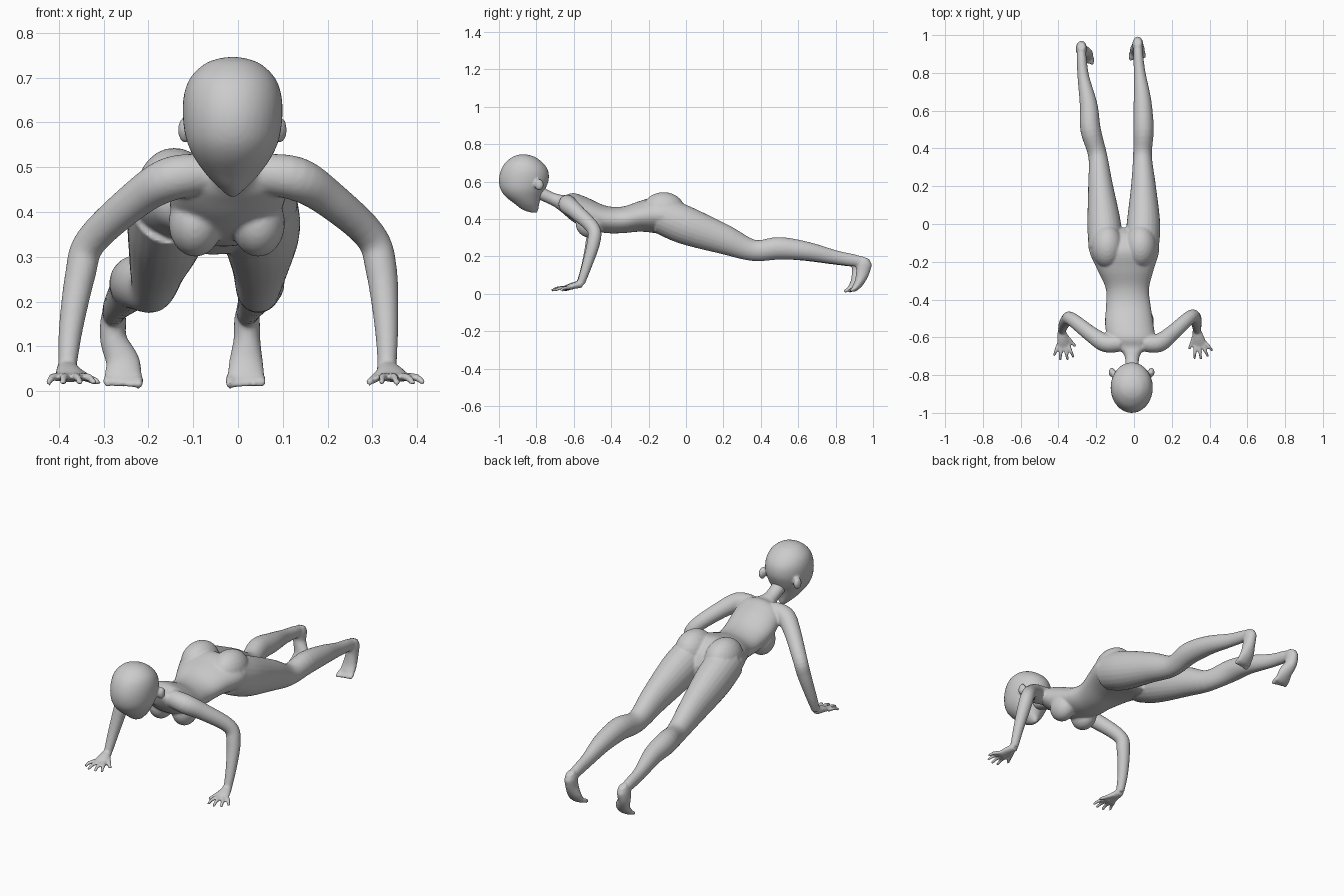
import bpy, bmesh
from math import sin, cos, pi, radians
from mathutils import Vector, Matrix


def spline(rows, steps):
    """Catmull-Rom through rows of numbers."""
    pts = [rows[0]] + list(rows) + [rows[-1]]
    out = []
    for i in range(1, len(pts) - 2):
        a, b, c, d = pts[i - 1:i + 3]
        for s in range(steps):
            t = s / steps
            out.append([0.5 * (2 * q + (r - p) * t + (2 * p - 5 * q + 4 * r - u) * t * t
                               + (3 * q - p - 3 * r + u) * t ** 3)
                        for p, q, r, u in zip(a, b, c, d)])
    out.append(list(rows[-1]))
    return out


def loft(bm, rows, ref=(1, 0, 0), sides=24, steps=5, axis=None):
    """Closed tube through rows (x, y, z, half width along ref, half depth)."""
    rows = spline(rows, steps)
    rings = []
    for i, row in enumerate(rows):
        lo, hi = rows[max(i - 1, 0)], rows[min(i + 1, len(rows) - 1)]
        tan = Vector(axis) if axis else (Vector(hi[:3]) - Vector(lo[:3])).normalized()
        side = (Vector(ref) - tan * tan.dot(Vector(ref))).normalized()
        up = side.cross(tan)
        c = Vector(row[:3])
        rings.append([bm.verts.new(c + side * row[3] * cos(2 * pi * k / sides)
                                   + up * row[4] * sin(2 * pi * k / sides)) for k in range(sides)])
    faces = []
    for a, b in zip(rings, rings[1:]):
        for k in range(sides):
            n = (k + 1) % sides
            faces.append(bm.faces.new((a[k], a[n], b[n], b[k])))
    faces += [bm.faces.new(rings[0][::-1]), bm.faces.new(rings[-1])]
    bmesh.ops.recalc_face_normals(bm, faces=faces)


def ball(bm, loc, size):
    m = Matrix.Translation(loc) @ Matrix.Diagonal((*size, 1))
    bmesh.ops.create_uvsphere(bm, u_segments=24, v_segments=14, radius=1, matrix=m)


def finish(bm, name, voxel, smooth):
    me = bpy.data.meshes.new(name)
    bm.to_mesh(me)
    bm.free()
    ob = bpy.data.objects.new(name, me)
    bpy.context.collection.objects.link(ob)
    me.shade_smooth()
    r = ob.modifiers.new("Fuse", 'REMESH')
    r.mode, r.voxel_size, r.use_smooth_shade = 'VOXEL', voxel, True
    s = ob.modifiers.new("Soften", 'SMOOTH')
    s.factor, s.iterations = 0.5, smooth
    return ob


def hand(bm, wrist, heading, out):
    """Flat palm and spread fingers; out is +1 for the +x hand."""
    w = Vector(wrist)

    def turn(deg):
        a = radians(heading + deg * out)
        return Vector((sin(a), -cos(a), 0))

    d, s = turn(0), turn(90)
    p1, p2 = w + d * 0.035, w + d * 0.075
    loft(bm, [(*(w - d * 0.012), 0.022, 0.02), (p1.x, p1.y, 0.042, 0.03, 0.017),
              (p2.x, p2.y, 0.03, 0.034, 0.012)], ref=s, sides=16)
    fingers = [(0.027, 26, 0.06), (0.01, 9, 0.08), (-0.009, -5, 0.083), (-0.026, -18, 0.075)]
    for off, ang, length in fingers:
        b = w + d * 0.065 + s * off
        m, e = b + turn(ang) * length * 0.55, b + turn(ang) * length
        loft(bm, [(b.x, b.y, 0.031, 0.0105, 0.0105), (m.x, m.y, 0.031, 0.0095, 0.0095),
                  (e.x, e.y, 0.017, 0.007, 0.007)], ref=s, sides=10, steps=3)
    b = w + d * 0.02 - s * 0.018
    e = b + turn(-38) * 0.075
    loft(bm, [(b.x, b.y, 0.04, 0.014, 0.013), (e.x, e.y, 0.019, 0.008, 0.008)],
         ref=s, sides=10, steps=4)


body = bmesh.new()

# Neck, chest, waist and hips
loft(body, [(-0.01, -0.79, 0.545, 0.038, 0.04), (-0.01, -0.72, 0.51, 0.036, 0.036),
            (-0.01, -0.68, 0.49, 0.052, 0.042), (-0.01, -0.65, 0.475, 0.10, 0.052),
            (-0.015, -0.60, 0.46, 0.125, 0.078), (-0.025, -0.53, 0.43, 0.128, 0.085),
            (-0.03, -0.43, 0.398, 0.118, 0.073), (-0.035, -0.34, 0.395, 0.115, 0.071),
            (-0.045, -0.24, 0.415, 0.15, 0.083), (-0.052, -0.14, 0.42, 0.185, 0.10),
            (-0.055, -0.06, 0.39, 0.165, 0.085), (-0.055, -0.02, 0.36, 0.09, 0.05)],
     axis=(0, 1, 0), sides=36)

# Breasts and buttocks
for x in (-0.095, 0.045):
    ball(body, (x, -0.515, 0.375), (0.06, 0.075, 0.075))
for x in (-0.142, 0.035):
    ball(body, (x, -0.12, 0.445), (0.085, 0.115, 0.098))

# Legs: shared profile (y, z, width, depth), with x for each side
profile = [(-0.13, 0.42, 0.09, 0.10), (0.0, 0.365, 0.089, 0.102), (0.2, 0.292, 0.066, 0.08),
           (0.36, 0.232, 0.05, 0.057), (0.5, 0.243, 0.054, 0.06), (0.65, 0.227, 0.047, 0.05),
           (0.8, 0.195, 0.031, 0.037), (0.9, 0.178, 0.026, 0.032), (0.965, 0.165, 0.022, 0.024)]
leg_x = {-1: (-0.15, -0.158, -0.177, -0.192, -0.23, -0.24, -0.268, -0.277, -0.28),
         1: (0.04, 0.05, 0.05, 0.045, 0.05, 0.045, 0.03, 0.022, 0.02)}
for side, xs in leg_x.items():
    dy = 0 if side > 0 else -0.022
    loft(body, [(x, y + (dy if y > 0.6 else 0), z, w, h)
                for x, (y, z, w, h) in zip(xs, profile)])
    # Foot standing on its toes
    fx = 0.02 if side > 0 else -0.278
    tx = 0.018 if side > 0 else -0.257
    loft(body, [(fx, 0.962 + dy, 0.192, 0.018, 0.022), (fx, 0.952 + dy, 0.165, 0.028, 0.042),
                (fx, 0.945 + dy, 0.115, 0.03, 0.036), (tx, 0.928 + dy, 0.065, 0.038, 0.026),
                (tx, 0.905 + dy, 0.032, 0.042, 0.018), (tx, 0.89 + dy, 0.02, 0.04, 0.012)])
    for k in range(5):
        x = tx + (k - 2) * 0.0175
        tip = 0.868 + dy + 0.006 * (k if side > 0 else 4 - k) * 0.8
        r = 0.0115 if k == (0 if side > 0 else 4) else 0.009
        loft(body, [(x, 0.905 + dy, 0.028, r, r), (x, 0.885 + dy, 0.021, r, r),
                    (x, tip, 0.011, r * 0.8, r * 0.8)], sides=10, steps=3)

# Arms
loft(body, [(0.05, -0.63, 0.485, 0.045, 0.045), (0.13, -0.63, 0.474, 0.049, 0.049),
            (0.20, -0.58, 0.432, 0.042, 0.042), (0.295, -0.495, 0.347, 0.036, 0.036),
            (0.32, -0.495, 0.27, 0.035, 0.035), (0.331, -0.53, 0.15, 0.027, 0.027),
            (0.333, -0.562, 0.055, 0.021, 0.021)], ref=(0.3, 1, 0.1))
loft(body, [(-0.07, -0.63, 0.485, 0.045, 0.045), (-0.15, -0.63, 0.474, 0.049, 0.049),
            (-0.225, -0.585, 0.43, 0.042, 0.042), (-0.328, -0.505, 0.335, 0.036, 0.036),
            (-0.352, -0.505, 0.26, 0.034, 0.034), (-0.373, -0.535, 0.14, 0.027, 0.027),
            (-0.381, -0.565, 0.055, 0.021, 0.021)], ref=(-0.3, 1, 0.1))
hand(body, (0.333, -0.57, 0.052), 15, 1)
hand(body, (-0.381, -0.575, 0.052), 5, -1)
finish(body, "body", 0.006, 4)

# Head: front and back y for each height, tapering to the chin
head = bmesh.new()
outline = [(0.434, -0.83, -0.797, 0.008), (0.45, -0.875, -0.79, 0.026), (0.48, -0.915, -0.785, 0.056),
           (0.52, -0.965, -0.772, 0.085), (0.56, -0.992, -0.752, 0.103), (0.61, -1.0, -0.734, 0.111),
           (0.66, -0.99, -0.738, 0.109), (0.70, -0.967, -0.765, 0.094), (0.73, -0.93, -0.805, 0.063),
           (0.742, -0.9, -0.84, 0.032), (0.746, -0.875, -0.865, 0.006)]
loft(head, [(-0.012, (f + b) / 2, z, w, (b - f) / 2) for z, f, b, w in outline],
     axis=(0, 0, 1), sides=40)
# Ears
for x in (-0.117, 0.092):
    ball(head, (x, -0.785, 0.583), (0.017, 0.024, 0.03))
finish(head, "head", 0.007, 2)
